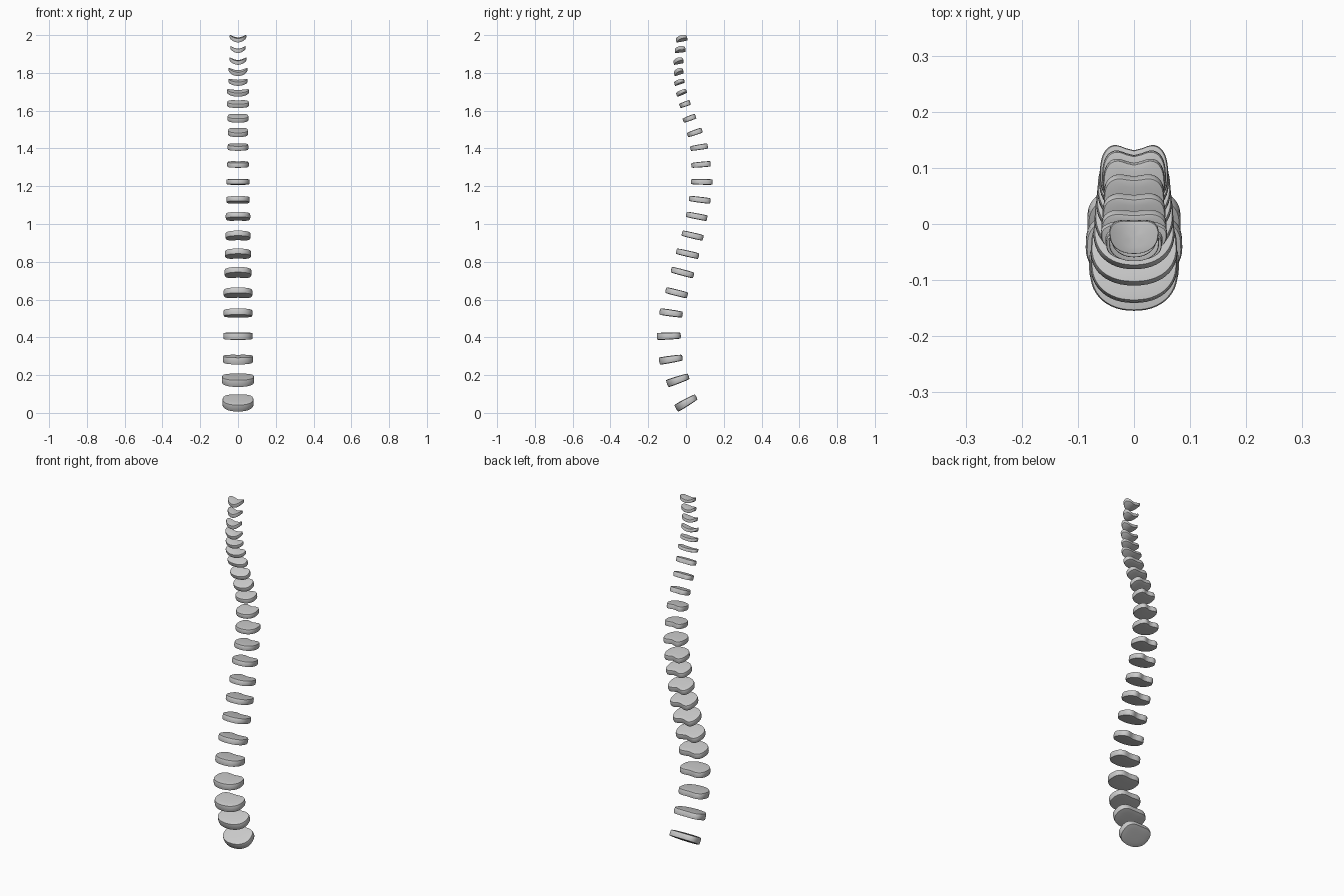
import bpy, bmesh
from math import sin, cos, tau, pi, radians, exp
from mathutils import Matrix

if "Cube" in bpy.data.objects:
    bpy.data.objects.remove(bpy.data.objects["Cube"])

# Discs from bottom to top: front y, back y, centre z, tilt in degrees, half width
DISCS = [
    (-.063, .067, .055, 30, .083), (-.107, .025, .175, 19, .086),
    (-.145, -.01, .284, 9, .080), (-.155, -.02, .407, 2, .078),
    (-.142, -.008, .528, -8, .077), (-.112, .022, .635, -14, .077),
    (-.083, .055, .742, -15, .072), (-.055, .081, .842, -13, .070),
    (-.025, .104, .938, -13, .067), (-.002, .124, 1.040, -11, .065),
    (.014, .141, 1.128, -7, .062), (.026, .150, 1.223, -1, .061),
    (.027, .140, 1.315, 5, .057), (.021, .125, 1.407, 9, .055),
    (.003, .095, 1.485, 19, .054), (-.020, .060, 1.560, 21, .056),
    (-.038, .030, 1.635, 20, .058), (-.055, .008, 1.697, 20, .058),
    (-.065, -.004, 1.753, 16, .050), (-.068, -.010, 1.808, 16, .049),
    (-.068, -.010, 1.865, 8, .044), (-.060, .000, 1.926, 3, .040),
    (-.055, .010, 1.984, 8, .043),
]
SEG = 48


def spow(v, e):
    return (abs(v) ** e) * (1 if v >= 0 else -1)


def outline(a, hw, hd, notch, taper):
    """Kidney outline: round front, squarer back with a hollow in it."""
    c, s = cos(a), sin(a)
    e = .68 if s > 0 else .95
    x, y = hw * spow(c, e if s > 0 else .9), hd * spow(s, e)
    x *= 1 + taper * (y / hd)
    if s > 0:
        y -= notch * hd * exp(-(x / (.48 * hw)) ** 2)
    return x, y


def make_disc(name, y0, y1, z, tilt, hw, thick_front, thick_back, notch, cup, taper):
    r = radians(tilt)
    tm = (thick_front + thick_back) / 2
    hd = ((y1 - y0) - tm * abs(sin(r))) / cos(r) / 2
    bm = bmesh.new()
    # (outline scale, height factor) from the top face round the rim to the underside
    prof = [(.3, 1), (.6, .98), (.85, .93), (.97, .86), (1, .45), (1, -.45),
            (.97, -.86), (.85, -.93), (.6, -.98), (.3, -1)]

    def height(x, y, h):
        t = thick_front + (thick_back - thick_front) * (y / hd + 1) / 2
        return h * t / 2 + cup * ((x / hw) ** 2 - .5)

    rings = []
    for k, h in prof:
        ring = []
        for i in range(SEG):
            x, y = outline(tau * i / SEG, hw, hd, notch, taper)
            ring.append(bm.verts.new((x * k, y * k, height(x * k, y * k, h))))
        rings.append(ring)
    for a, b in zip(rings, rings[1:]):
        for i in range(SEG):
            j = (i + 1) % SEG
            bm.faces.new((a[i], b[i], b[j], a[j]))
    # centre caps
    for ring, h in ((rings[0], 1), (rings[-1], -1)):
        mid = bm.verts.new((0, 0, height(0, 0, h)))
        for i in range(SEG):
            bm.faces.new((mid, ring[i], ring[(i + 1) % SEG]))
    bmesh.ops.recalc_face_normals(bm, faces=bm.faces)
    bm.transform(Matrix.Translation((0, (y0 + y1) / 2, z)) @ Matrix.Rotation(r, 4, 'X'))
    me = bpy.data.meshes.new(name)
    bm.to_mesh(me)
    bm.free()
    ob = bpy.data.objects.new(name, me)
    bpy.context.collection.objects.link(ob)
    bpy.context.view_layer.objects.active = ob
    ob.select_set(True)
    bpy.ops.object.shade_smooth_by_angle(angle=radians(35))
    ob.select_set(False)


for n, d in enumerate(DISCS):
    if n < 5:        # lower back: thick in front, shallow hollow
        make_disc(f"lumbar_disc_{n + 1}", *d, .046 - .002 * n, .034, .05 + .04 * n, 0, 0)
    elif n < 17:     # chest: thin, deep hollow behind
        make_disc(f"thoracic_disc_{n - 4}", *d, .034 - .0008 * (n - 5), .035 - .0006 * (n - 5),
                  .3 if n < 14 else .2, 0, -.03)
    else:            # neck: small, sides curled upward
        cup = .008 if n < 19 else .016
        make_disc(f"cervical_disc_{n - 16}", *d, .024, .018, .12, cup, .1)
